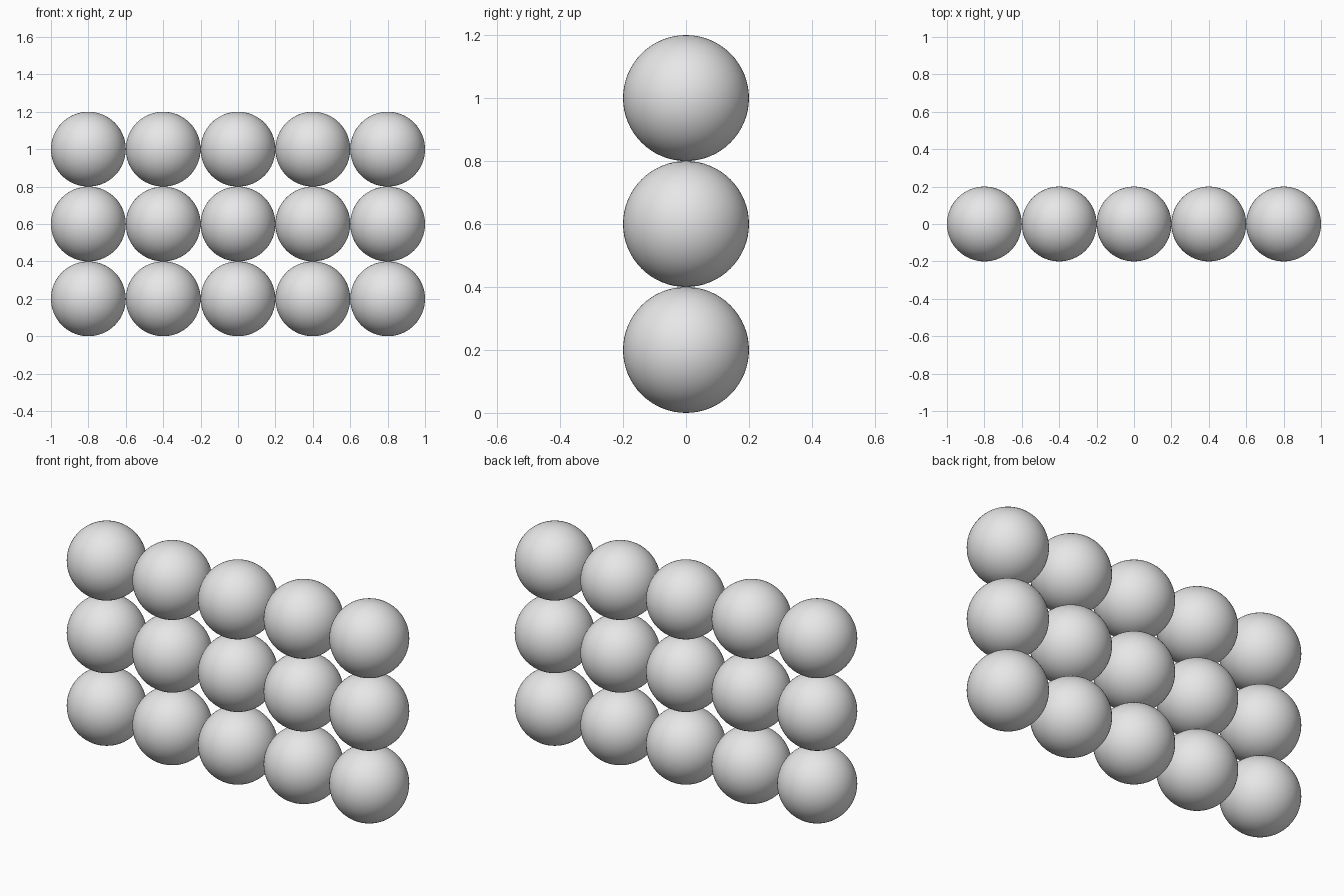
import bpy

if "Cube" in bpy.data.objects:
    bpy.data.objects.remove(bpy.data.objects["Cube"])

RADIUS = 0.2
COLUMNS, ROWS = 5, 3

grey = bpy.data.materials.new("light_grey")
grey.diffuse_color = (0.8, 0.8, 0.8, 1.0)
grey.use_nodes = True
grey.node_tree.nodes["Principled BSDF"].inputs["Base Color"].default_value = grey.diffuse_color

# One smooth ball, shared by every place in the upright grid
bpy.ops.mesh.primitive_uv_sphere_add(segments=64, ring_count=32, radius=RADIUS)
first = bpy.context.object
bpy.ops.object.shade_smooth()
first.data.name = "ball"
first.data.materials.append(grey)

# Wall of touching balls, five wide and three high
for row in range(ROWS):
    for col in range(COLUMNS):
        if row == col == 0:
            ball = first
        else:
            ball = bpy.data.objects.new("ball", first.data)
            bpy.context.collection.objects.link(ball)
        ball.name = f"ball_row{row + 1}_column{col + 1}"
        ball.location = ((col - (COLUMNS - 1) / 2) * 2 * RADIUS, 0,
                         RADIUS + row * 2 * RADIUS)
